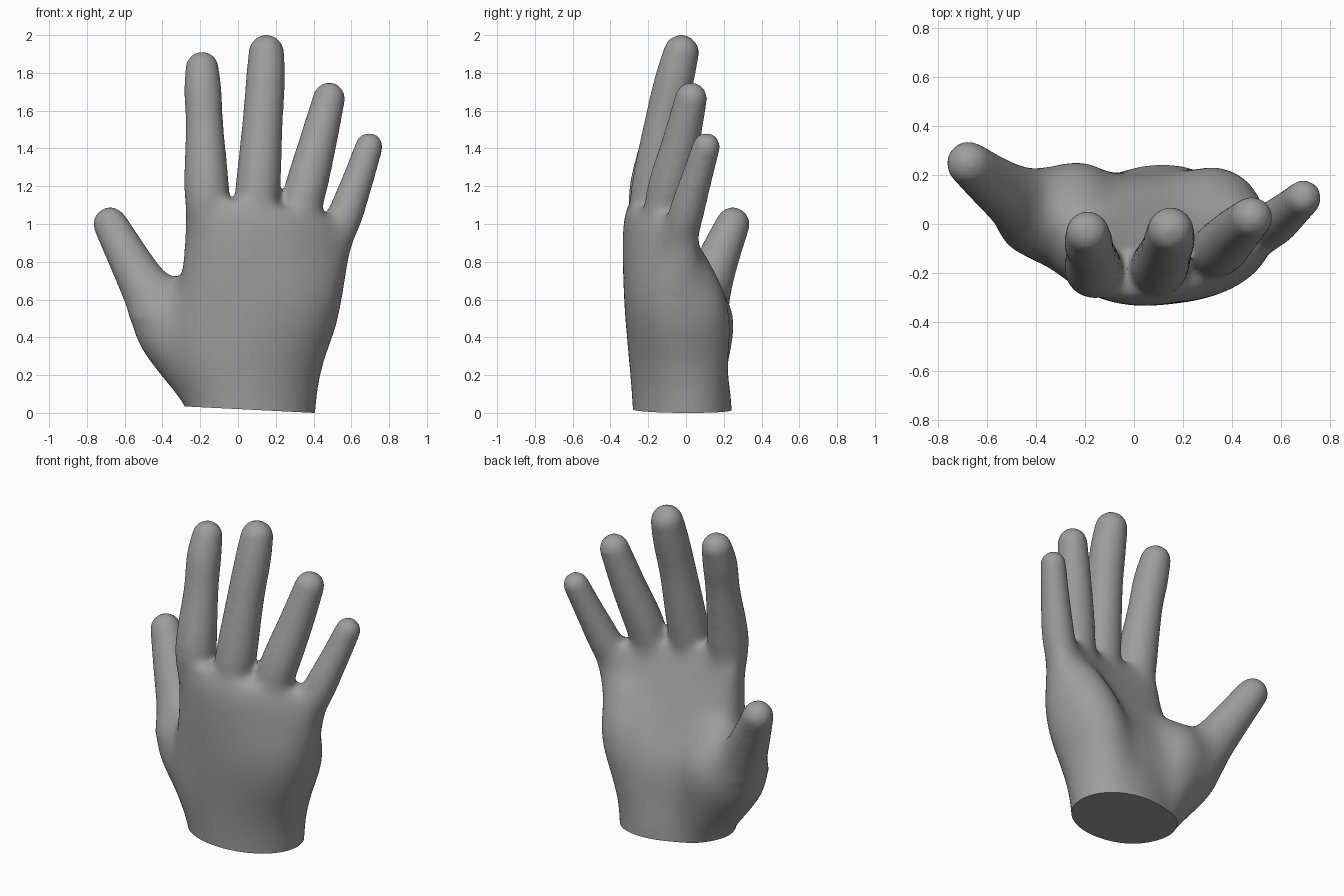
import bpy, bmesh, math
from mathutils import Vector

if "Cube" in bpy.data.objects:
    bpy.data.objects.remove(bpy.data.objects["Cube"])

bm = bmesh.new()


def skin(rings):
    """Bridge a list of equally sized point rings and cap both ends."""
    loops = [[bm.verts.new(p) for p in r] for r in rings]
    n = len(loops[0])
    for a, b in zip(loops, loops[1:]):
        for i in range(n):
            bm.faces.new((a[i], a[(i + 1) % n], b[(i + 1) % n], b[i]))
    bm.faces.new(loops[0][::-1])
    bm.faces.new(loops[-1])


def spline(keys, steps=6):
    """Catmull-Rom interpolation through tuples of numbers."""
    k = [Vector(v) for v in keys]
    k = [2 * k[0] - k[1]] + k + [2 * k[-1] - k[-2]]
    out = []
    for i in range(1, len(k) - 2):
        a, b, c, d = k[i - 1:i + 3]
        for s in range(steps):
            t = s / steps
            out.append(0.5 * (2 * b + (c - a) * t + (2 * a - 5 * b + 4 * c - d) * t * t
                              + (3 * b - a - 3 * c + d) * t ** 3))
    return out + [k[-2]]


def limb(keys, n=24):
    """Tapered tube through (x, y, z, radius) keys with a rounded tip."""
    pts = spline(keys)
    pos = [p.to_3d() for p in pts]
    rad = [p[3] + 0.005 for p in pts]
    end, r = pos[-1].copy(), rad[-1]
    d = (pos[-1] - pos[-2]).normalized()
    for i in range(1, 8):
        a = i / 8 * math.pi / 2
        pos.append(end + d * r * math.sin(a))
        rad.append(r * math.cos(a))
    rings = []
    for i, p in enumerate(pos):
        t = (pos[min(i + 1, len(pos) - 1)] - pos[max(i - 1, 0)]).normalized()
        u = Vector((0, 1, 0)).cross(t).normalized()
        v = t.cross(u)
        rings.append([p + rad[i] * (u * math.cos(j * math.tau / n) + v * math.sin(j * math.tau / n))
                      for j in range(n)])
    skin(rings)


def ramp(v, a, b):
    return min(1.0, max(0.0, (v - a) / (b - a)))


# palm: z, left x, right x, back y, palm y, cupping, tilt
sections = [
    (-0.25, -0.25, 0.40, -0.28, 0.25, 0.0, 0.0),
    (0.04, -0.275, 0.42, -0.285, 0.245, 0.0, 0.0),
    (0.25, -0.35, 0.455, -0.30, 0.215, 0.03, 0.0),
    (0.45, -0.37, 0.525, -0.32, 0.19, 0.10, 0.0),
    (0.65, -0.315, 0.565, -0.335, 0.10, 0.22, 0.0),
    (0.85, -0.29, 0.595, -0.34, 0.01, 0.45, 0.05),
    (1.00, -0.28, 0.60, -0.335, -0.055, 0.57, 0.10),
    (1.10, -0.265, 0.575, -0.305, -0.10, 0.62, 0.15),
]
rings = []
for row in zip(*[spline([(s[0], s[c], s[c + 1]) for s in sections]) for c in (1, 3, 5)]):
    (z, x0, x1), (_, y0, y1), (_, cup, tilt) = row
    shear = 0.1 * ramp(z, 0.5, 0.1)          # wrist oval is slightly turned
    e = 1.0 - 0.24 * ramp(z, 0.1, 0.7)       # rounder wrist, squarer knuckles
    ring = []
    for j in range(48):
        a = j * math.tau / 48
        c, s = math.cos(a), math.sin(a)
        x = (x0 + x1) / 2 + (x1 - x0) / 2 * math.copysign(abs(c) ** e, c)
        y = (y0 + y1) / 2 + (y1 - y0) / 2 * math.copysign(abs(s) ** e, s)
        y += cup * x * x + shear * (x - 0.07)
        ring.append(Vector((x, y, z - tilt * (x - 0.15))))
    rings.append(ring)
skin(rings)

# fingers: index, middle, ring, little
limb([(-0.15, -0.17, 0.85, 0.09), (-0.165, -0.185, 1.15, 0.115), (-0.177, -0.115, 1.52, 0.095),
      (-0.186, -0.075, 1.70, 0.095), (-0.19, -0.035, 1.825, 0.084)])
limb([(0.07, -0.20, 0.85, 0.10), (0.103, -0.175, 1.16, 0.114), (0.131, -0.11, 1.55, 0.102),
      (0.146, -0.06, 1.77, 0.099), (0.15, -0.025, 1.908, 0.09)])
limb([(0.28, -0.15, 0.82, 0.10), (0.35, -0.10, 1.15, 0.108), (0.42, -0.03, 1.42, 0.096), (0.482, 0.027, 1.665, 0.081)])
limb([(0.46, -0.07, 0.78, 0.09), (0.562, -0.005, 1.03, 0.094), (0.63, 0.05, 1.22, 0.079), (0.694, 0.107, 1.41, 0.069)])

# thumb with its muscle pad, and heel pad on the outer side
limb([(-0.12, -0.03, 0.0, 0.11), (-0.335, 0.025, 0.42, 0.195), (-0.475, 0.105, 0.65, 0.137),
      (-0.585, 0.18, 0.84, 0.108), (-0.674, 0.248, 1.0, 0.089)])
limb([(-0.10, 0.07, 0.0, 0.11), (-0.19, 0.09, 0.3, 0.145), (-0.24, 0.095, 0.5, 0.165), (-0.24, 0.03, 0.62, 0.13)])
limb([(0.2, 0.08, 0.0, 0.13), (0.29, 0.08, 0.35, 0.155), (0.35, 0.06, 0.55, 0.17), (0.40, -0.01, 0.75, 0.15)])
# web between thumb and index
limb([(-0.22, -0.10, 0.35, 0.13), (-0.28, -0.06, 0.53, 0.11), (-0.34, 0.01, 0.59, 0.075)])

bmesh.ops.recalc_face_normals(bm, faces=bm.faces)
me = bpy.data.meshes.new("hand")
bm.to_mesh(me)
bm.free()
hand = bpy.data.objects.new("hand", me)
bpy.context.collection.objects.link(hand)


def bake():
    """Apply the modifiers by replacing the mesh."""
    dg = bpy.context.evaluated_depsgraph_get()
    new = bpy.data.meshes.new_from_object(hand.evaluated_get(dg))
    hand.modifiers.clear()
    hand.data = new


def soften(iterations, group=""):
    m = hand.modifiers.new("soften", 'SMOOTH')
    m.factor = 0.5
    m.iterations = iterations
    m.vertex_group = group


# fuse everything into one skin and soften the joints
m = hand.modifiers.new("fuse", 'REMESH')
m.mode = 'VOXEL'
m.voxel_size = 0.016
soften(12)
bake()

# blend the pads into the palm strongly, the knuckles lightly
g = hand.vertex_groups.new(name="palm")
for v in hand.data.vertices:
    x, y, z = v.co
    w = ramp(z, 1.2, 1.02) * 0.3 + ramp(z, 1.0, 0.75) * 0.7
    w *= ramp(x - 0.5 * (0.6 - z), -0.56, -0.32) if z > 0.5 else ramp(x, -0.62, -0.4) * 0.7 + 0.3
    g.add([v.index], w, 'REPLACE')
soften(170, "palm")
bake()
hand.vertex_groups.clear()

# cut the wrist with a slightly tilted plane and cap it
bm = bmesh.new()
bm.from_mesh(hand.data)
cut = bmesh.ops.bisect_plane(bm, geom=bm.verts[:] + bm.edges[:] + bm.faces[:], plane_co=(0.405, 0, 0.0),
                             plane_no=(0.05, 0, 1), clear_inner=True)
bmesh.ops.contextual_create(bm, geom=[e for e in cut['geom_cut'] if isinstance(e, bmesh.types.BMEdge)])
bmesh.ops.recalc_face_normals(bm, faces=bm.faces)
bm.to_mesh(hand.data)
bm.free()

# darker grey
mat = bpy.data.materials.new("grey")
mat.diffuse_color = (0.34, 0.34, 0.34, 1)
mat.use_nodes = True
mat.node_tree.nodes["Principled BSDF"].inputs["Base Color"].default_value = mat.diffuse_color
hand.data.materials.clear()
hand.data.materials.append(mat)

bpy.context.view_layer.objects.active = hand
hand.select_set(True)
bpy.ops.object.shade_smooth_by_angle(angle=math.radians(40))
